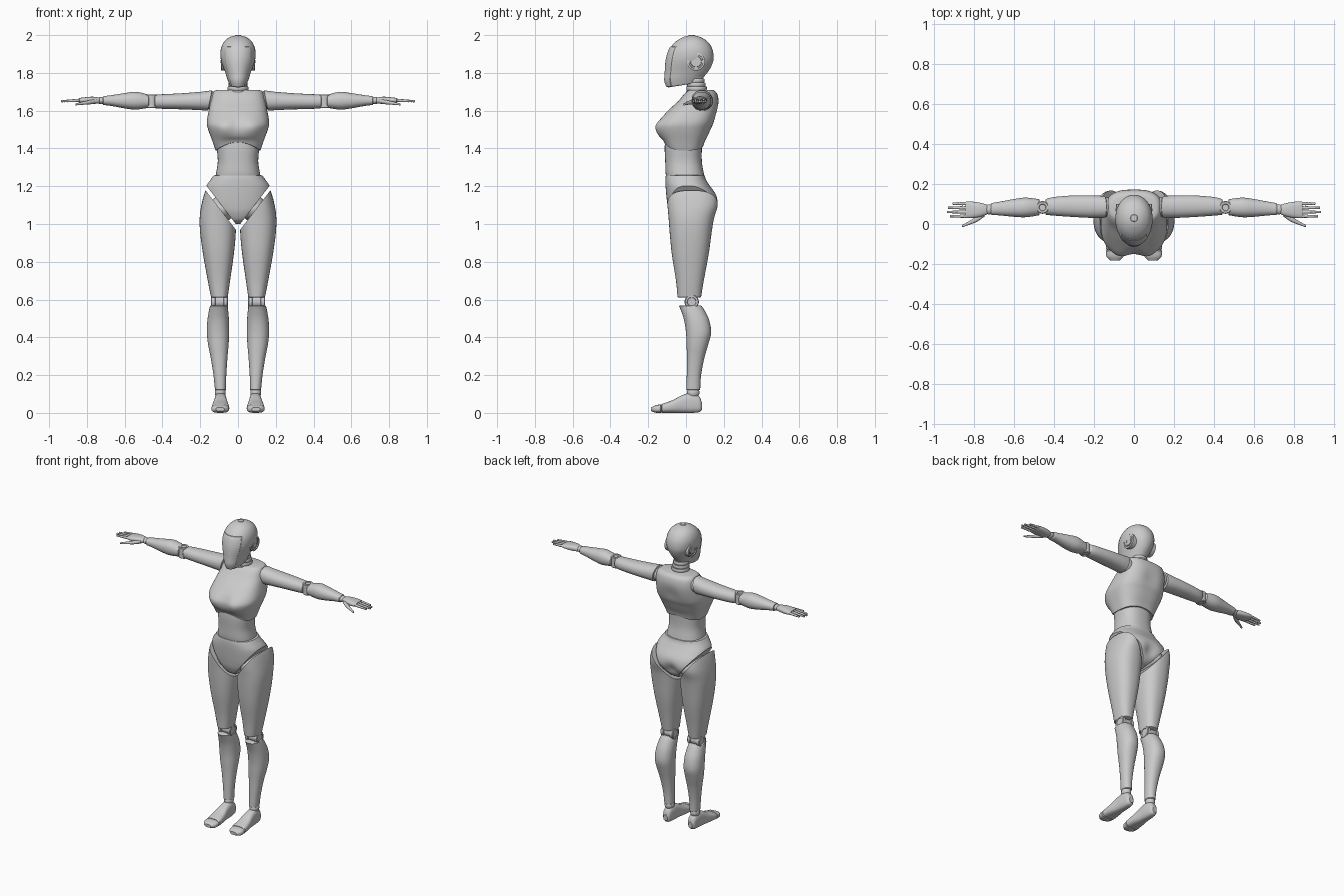
import bpy, bmesh, math
from mathutils import Matrix, Vector

cube = bpy.data.objects.get("Cube")
if cube:
    bpy.data.objects.remove(cube, do_unlink=True)

GREY = (0.6, 0.6, 0.6, 1)
plastic = bpy.data.materials.new("grey_plastic")
plastic.use_nodes = True
plastic.diffuse_color = GREY
plastic.node_tree.nodes["Principled BSDF"].inputs["Base Color"].default_value = GREY

# Maps (position along axis, a, b) to a point
AXES = {"x": lambda p, a, b: (p, a, b),
        "y": lambda p, a, b: (a, p, b),
        "z": lambda p, a, b: (a, b, p)}


def spline(rings, steps):
    """Catmull-Rom refinement of the ring list."""
    out = []
    for i in range(len(rings) - 1):
        p0, p1 = rings[max(i - 1, 0)], rings[i]
        p2, p3 = rings[i + 1], rings[min(i + 2, len(rings) - 1)]
        for s in range(steps):
            t = s / steps
            out.append([0.5 * (2 * b + (c - a) * t + (2 * a - 5 * b + 4 * c - d) * t * t
                               + (3 * b - a - 3 * c + d) * t ** 3)
                        for a, b, c, d in zip(p0, p1, p2, p3)])
    return out + [list(rings[-1])]


def shrink(ring, shift, f=0.05):
    p, a0, a1, b0, b1 = ring
    da, db = (a1 - a0) * f, (b1 - b0) * f
    return [p + shift, a0 + da, a1 - da, b0 + db, b1 - db]


def loft(rings, axis="z", n=2.2, segs=32, steps=4):
    """Skin through rings (position, a min, a max, b min, b max)."""
    if steps > 1:
        rings = spline(rings, steps)
        d = math.copysign(0.003, rings[-1][0] - rings[0][0])
        rings = [shrink(rings[0], -d)] + rings + [shrink(rings[-1], d)]
    bm = bmesh.new()
    loops = []
    for p, a0, a1, b0, b1 in rings:
        loop = []
        for j in range(segs):
            t = 2 * math.pi * j / segs
            c, s = math.cos(t), math.sin(t)
            c = math.copysign(abs(c) ** (2 / n), c)
            s = math.copysign(abs(s) ** (2 / n), s)
            loop.append(bm.verts.new(AXES[axis](
                p, (a0 + a1 + (a1 - a0) * c) / 2, (b0 + b1 + (b1 - b0) * s) / 2)))
        loops.append(loop)
    for lo, hi in zip(loops, loops[1:]):
        for j in range(segs):
            k = (j + 1) % segs
            bm.faces.new((lo[j], lo[k], hi[k], hi[j]))
    bm.faces.new(loops[0])
    bm.faces.new(loops[-1])
    bmesh.ops.recalc_face_normals(bm, faces=bm.faces)
    return bm


def body(rings, **kw):
    return loft([(z, -w, w, y0, y1) for z, w, y0, y1 in rings], **kw)


def turned(profile, axis, a, b, segs=32):
    """Lathe of (position, radius) about an axis through a, b."""
    return loft([(p, a - r, a + r, b - r, b + r) for p, r in profile], axis, 2, segs, 1)


def ball(centre, radii):
    bm = bmesh.new()
    bmesh.ops.create_uvsphere(bm, u_segments=28, v_segments=16, radius=1,
                              matrix=Matrix.Translation(centre) @ Matrix.Diagonal((*radii, 1)))
    return bm


def bump(bm, centre, radius, push):
    """Soft local push of the surface."""
    for v in bm.verts:
        d = (v.co - Vector(centre)).length / radius
        v.co += Vector(push) * math.exp(-d * d)


def slice_off(bm, height, normal):
    cut = bmesh.ops.bisect_plane(bm, geom=bm.verts[:] + bm.edges[:] + bm.faces[:],
                                 plane_co=(0, 0, height), plane_no=normal, clear_outer=True)
    edges = [e for e in cut["geom_cut"] if isinstance(e, bmesh.types.BMEdge)]
    bmesh.ops.edgenet_fill(bm, edges=edges)
    bmesh.ops.recalc_face_normals(bm, faces=bm.faces)


def emit(name, bm):
    for f in bm.faces:
        f.smooth = True
    for e in bm.edges:
        e.smooth = e.calc_face_angle(0) < math.radians(38)
    mesh = bpy.data.meshes.new(name)
    bm.to_mesh(mesh)
    mesh.materials.append(plastic)
    bpy.context.collection.objects.link(bpy.data.objects.new(name, mesh))


def pair(name, bm):
    emit("left_" + name, bm)
    bmesh.ops.scale(bm, vec=(-1, 1, 1), verts=bm.verts)
    bmesh.ops.reverse_faces(bm, faces=bm.faces)
    emit("right_" + name, bm)


# Head with raised face panel
SEGS = 48
head = body([(1.725, .046, -.1, .075), (1.76, .058, -.112, .1), (1.8, .07, -.11, .125),
             (1.85, .086, -.107, .142), (1.89, .093, -.1, .146), (1.93, .09, -.085, .138),
             (1.965, .074, -.055, .115), (1.988, .046, -.018, .08), (1.997, .018, .012, .048)],
            n=2.1, segs=SEGS)
front = SEGS * 3 // 4
panel = [f for i, f in enumerate(head.faces[:-2])
         if front - 6 <= i % SEGS < front + 6 and 1.725 < f.calc_center_median().z < 1.94]
bmesh.ops.inset_region(head, faces=panel, thickness=.003, depth=.003)
for v in head.verts:
    v.co.z += .16 * (v.co.y + .1) * min(max((1.87 - v.co.z) / .14, 0), 1)
emit("head", head)
pair("ear_disc", turned([(.06, .048), (.088, .048), (.09, .045), (.09, .038), (.084, .037),
                         (.084, .03), (.089, .028)], "x", .053, 1.86))
for i, dy in enumerate((-.018, .018)):
    pair(f"ear_stud_{i + 1}", turned([(.08, .007), (.092, .007)], "x", .053 + dy, 1.86, 12))

# Ribbed neck
ribs = []
for i in range(6):
    z, w = 1.665 + i * .021, .062 - i * .0035
    for dz, g in ((0, .003), (.004, 0), (.017, 0), (.021, .003)):
        ribs.append((z + dz, w - g, -.002 + i * .002 + g, .122 - i * .006 - g))
emit("neck", body(ribs, steps=1, n=2))

# Chest with arched lower edge
chest = body([(1.388, .118, -.115, .09), (1.435, .134, -.127, .102), (1.5, .158, -.152, .13),
              (1.54, .165, -.147, .15), (1.6, .155, -.095, .168), (1.65, .145, -.042, .173),
              (1.69, .135, -.008, .165), (1.707, .122, .012, .148)], n=2.7, segs=64)
for x in (-.075, .075):
    bump(chest, (x, -.15, 1.5), .05, (0, -.014, 0))
bump(chest, (0, -.15, 1.53), .035, (0, .012, 0))
bump(chest, (0, .17, 1.58), .05, (0, -.008, 0))
for v in chest.verts:
    low = min(max((1.46 - v.co.z) / .07, 0), 1)
    v.co.z += low * (.045 if v.co.y < 0 else .02) * max(0, 1 - (v.co.x / .12) ** 2)
emit("chest", chest)

# Abdomen and pelvis
emit("abdomen", body([(1.235, .122, -.1, .1), (1.27, .116, -.108, .094), (1.33, .107, -.11, .084),
                      (1.4, .112, -.113, .084), (1.45, .115, -.11, .088)], n=2.4, segs=48))
pelvis = body([(1.003, .03, -.04, .08), (1.02, .08, -.07, .12), (1.06, .14, -.09, .155),
               (1.1, .176, -.098, .172), (1.15, .179, -.104, .162), (1.2, .168, -.108, .128),
               (1.235, .145, -.109, .106), (1.256, .13, -.107, .1)], n=2.4, segs=64, steps=5)
bump(pelvis, (0, .17, 1.08), .04, (0, -.022, 0))
for side in (1, -1):
    slice_off(pelvis, .985, (1.3 * side, 0, -1))
emit("pelvis", pelvis)

# Legs
pair("hip_joint", ball((.085, .035, 1.08), (.07, .11, .07)))
thigh = loft([(.614, .054, .143, -.045, .08), (.7, .042, .16, -.053, .094),
              (.84, .022, .185, -.075, .12), (.95, .012, .2, -.086, .135),
              (1.03, .012, .203, -.092, .148), (1.1, .02, .194, -.098, .168),
              (1.17, .03, .175, -.1, .16), (1.22, .04, .15, -.09, .14)], n=2.4, segs=40)
slice_off(thigh, .955, (-1.3, 0, 1))
pair("thigh", thigh)
pair("knee", turned([(.056, .022), (.053, .024), (.053, .034), (.057, .038), (.075, .038),
                     (.078, .032), (.119, .032), (.122, .038), (.14, .038), (.144, .034),
                     (.144, .024), (.14, .022)], "x", .03, .588))
pair("shin", loft([(.123, .064, .122, .002, .075), (.2, .062, .13, .004, .08),
                   (.29, .056, .144, .005, .097), (.36, .05, .158, .003, .117),
                   (.425, .047, .165, 0, .133), (.49, .048, .162, -.01, .123),
                   (.54, .052, .154, -.026, .1), (.566, .056, .148, -.037, .083)]))
pair("ankle", ball((.094, .038, .108), (.029, .033, .032)))
foot = [(.083, .076, .108, .015, .055), (.07, .066, .118, .004, .088), (.03, .06, .124, 0, .106),
        (-.02, .057, .128, 0, .094), (-.07, .05, .136, 0, .068), (-.126, .046, .141, 0, .048)]
toes = [(-.134, .047, .141, 0, .045), (-.162, .052, .138, .001, .04), (-.181, .07, .12, .008, .03)]
for name, rings in (("foot", foot), ("toes", toes)):
    bm = loft(rings, "y", 2.7)
    for v in bm.verts:
        v.co.z = max(v.co.z, 0)
    pair(name, bm)

# Arms
pair("shoulder", ball((.135, .083, 1.653), (.05, .05, .048)))
arm = loft([(.15, .03, .14, 1.6, 1.708), (.2, .03, .143, 1.603, 1.7), (.3, .035, .143, 1.607, 1.692),
            (.4, .042, .135, 1.61, 1.687), (.44, .046, .125, 1.613, 1.685)], "x")
for v in arm.verts:
    v.co.x -= .2 * (v.co.z - 1.65) * max(0, 1 - (v.co.x - .15) / .1)
pair("upper_arm", arm)
pair("elbow", turned([(1.618, .016), (1.614, .018), (1.614, .028), (1.618, .032), (1.682, .032),
                      (1.686, .028), (1.686, .018), (1.682, .016)], "z", .458, .083, 24))
pair("forearm", loft([(.475, .044, .124, 1.615, 1.685), (.54, .034, .132, 1.606, 1.7),
                      (.6, .036, .125, 1.612, 1.693), (.67, .043, .112, 1.625, 1.682),
                      (.712, .045, .105, 1.63, 1.677)], "x"))
pair("wrist", ball((.725, .073, 1.654), (.024, .025, .019)))

# Hands
pair("palm", loft([(.737, .047, .097, 1.638, 1.67), (.77, .036, .106, 1.636, 1.674),
                   (.81, .03, .112, 1.638, 1.671), (.84, .029, .112, 1.643, 1.667)], "x", 2.6, 24))
for name, y, tip in (("index", .039, .918), ("middle", .06, .933),
                     ("ring", .081, .928), ("little", .102, .905)):
    rings = []
    for k in range(7):
        r = (.0095 - .0006 * k) * (.85 if k % 2 else 1)
        x = .836 + (tip - .836) * k / 6
        z = 1.655 - .0008 * k
        rings.append((x, y - r, y + r, z - r, z + r))
    pair(name + "_finger", loft(rings, "x", 2, 12, 2))
pair("thumb", loft([(.752, .035, .062, 1.638, 1.662), (.785, .012, .04, 1.633, 1.656),
                    (.82, -.002, .018, 1.631, 1.648), (.858, -.016, -.004, 1.628, 1.639)],
                   "x", 2, 14))
